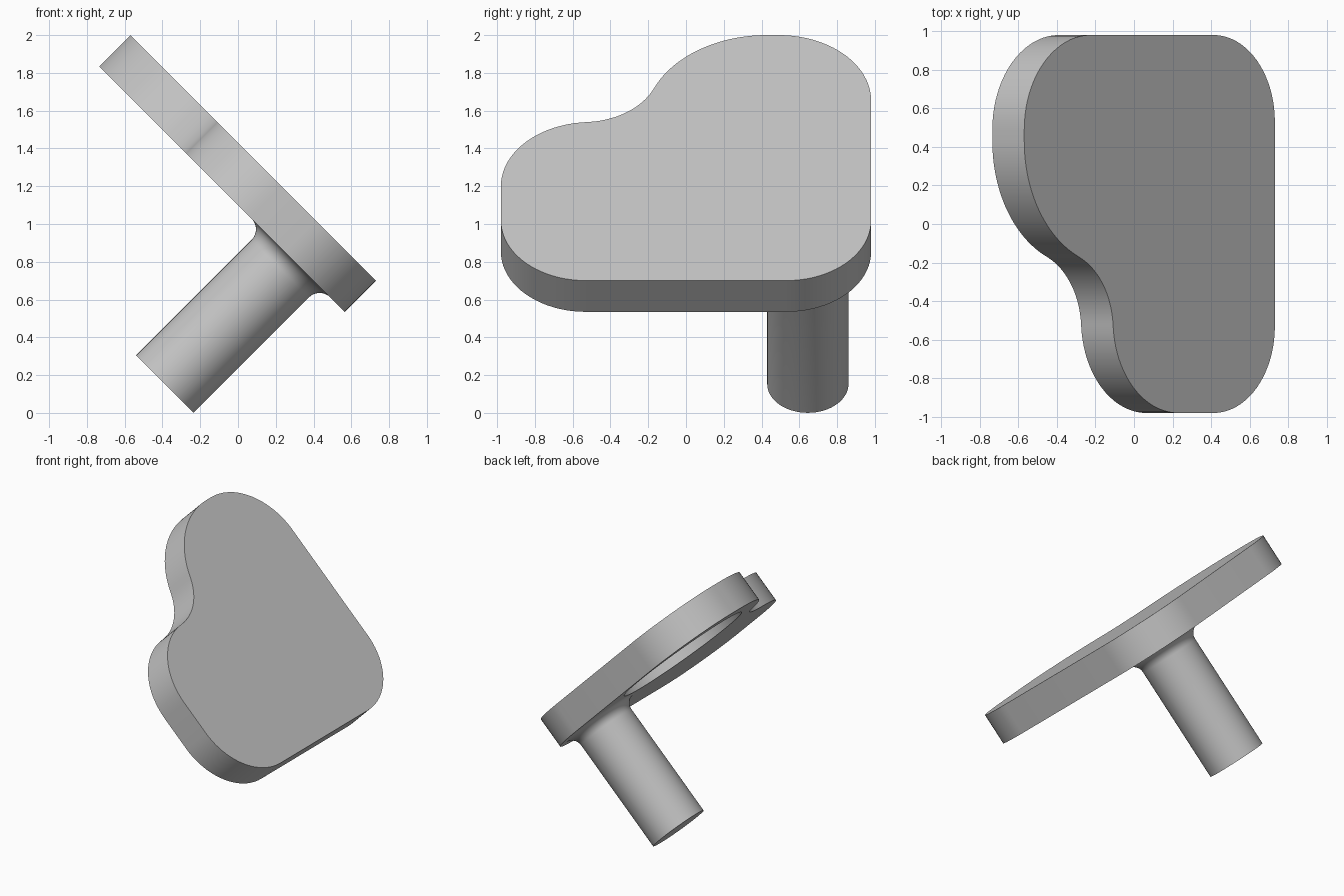
import bpy
import bmesh
from math import sin, cos, radians
from mathutils import Matrix, Vector

if "Cube" in bpy.data.objects:
    bpy.data.objects.remove(bpy.data.objects["Cube"], do_unlink=True)

THICK = 0.234
POST_R, POST_LEN, FILLET = 0.215, 0.944, 0.08
POCKET_DEPTH = 0.14

# Tilted frame: local x runs along the width, y up the slope, z out of the plate
s = cos(radians(45))
frame = Matrix(((0, -s, s, 0.565),
                (1, 0, 0, 0),
                (0, s, s, 0.535),
                (0, 0, 0, 1)))

grey = bpy.data.materials.new("plain grey")
grey.use_nodes = True
grey.diffuse_color = (0.55, 0.55, 0.55, 1)
grey.node_tree.nodes["Principled BSDF"].inputs["Base Color"].default_value = grey.diffuse_color


def arc(cx, cy, r, start, end, steps=20):
    angles = [radians(start + (end - start) * i / steps) for i in range(steps + 1)]
    return [(cx + r * cos(a), cy + r * sin(a)) for a in angles]


def make_object(name, bm):
    bmesh.ops.remove_doubles(bm, verts=bm.verts, dist=0.0005)
    bmesh.ops.recalc_face_normals(bm, faces=bm.faces)
    mesh = bpy.data.meshes.new(name)
    bm.to_mesh(mesh)
    bm.free()
    mesh.materials.append(grey)
    obj = bpy.data.objects.new(name, mesh)
    obj.matrix_world = frame
    bpy.context.collection.objects.link(obj)
    return obj


def smooth(obj):
    obj.data.shade_smooth()
    obj.data.set_sharp_from_angle(angle=radians(35))


def prism(name, outline, bottom, top):
    bm = bmesh.new()
    face = bm.faces.new([bm.verts.new((x, y, bottom)) for x, y in outline])
    new = bmesh.ops.extrude_face_region(bm, geom=[face])["geom"]
    moved = [g for g in new if isinstance(g, bmesh.types.BMVert)]
    bmesh.ops.translate(bm, verts=moved, vec=(0, 0, top - bottom))
    # keep the starting face as the lower cap
    if not face.is_valid or len(bm.faces) < len(outline) + 2:
        bm.faces.new([v for v in bm.verts if v not in moved])
    return make_object(name, bm)


# Plate: large lobe flowing through a concave neck into a small lobe
outline = (arc(0.53, 0.45, 0.45, -90, 0)
           + arc(0.49, 1.348, 0.49, 0, 90)
           + arc(0.43, 1.188, 0.65, 90, 157.4, 28)
           + arc(-0.549, 1.596, 0.41, -22.6, -86.85)
           + arc(-0.50, 0.707, 0.48, 93.15, 180)
           + arc(-0.53, 0.45, 0.45, 180, 270))
clean = [p for i, p in enumerate(outline)
         if (Vector(p) - Vector(outline[i - 1])).length > 0.004]
plate = prism("plate", clean, 0, THICK)

# Round pocket in the underside, concentric with the large lobe
cutter = prism("pocket_cutter", arc(0.43, 1.188, 0.5, 0, 360, 96)[:-1], -0.1, POCKET_DEPTH)
cutter.hide_render = True
cut = plate.modifiers.new("pocket", "BOOLEAN")
cut.operation = "DIFFERENCE"
cut.solver = "EXACT"
cut.object = cutter
bpy.context.view_layer.update()
graph = bpy.context.evaluated_depsgraph_get()
cut_mesh = bpy.data.meshes.new_from_object(plate.evaluated_get(graph))
plate.modifiers.clear()
plate.data = cut_mesh
bpy.data.objects.remove(cutter, do_unlink=True)
smooth(plate)

# Post: lathed cylinder with a fillet flaring into the plate
profile = [(0, -POST_LEN), (POST_R, -POST_LEN)]
profile += arc(POST_R + FILLET, -FILLET, FILLET, 180, 90, 10)
profile += [(0, 0.04)]
bm = bmesh.new()
points = [bm.verts.new((r, 0, z)) for r, z in profile]
edges = [bm.edges.new(pair) for pair in zip(points, points[1:])]
bmesh.ops.spin(bm, geom=points + edges, cent=(0, 0, 0), axis=(0, 0, 1),
               angle=radians(360), steps=64)
post = make_object("post", bm)
post.matrix_world = frame @ Matrix.Translation((0.645, 0.403, 0))
smooth(post)
